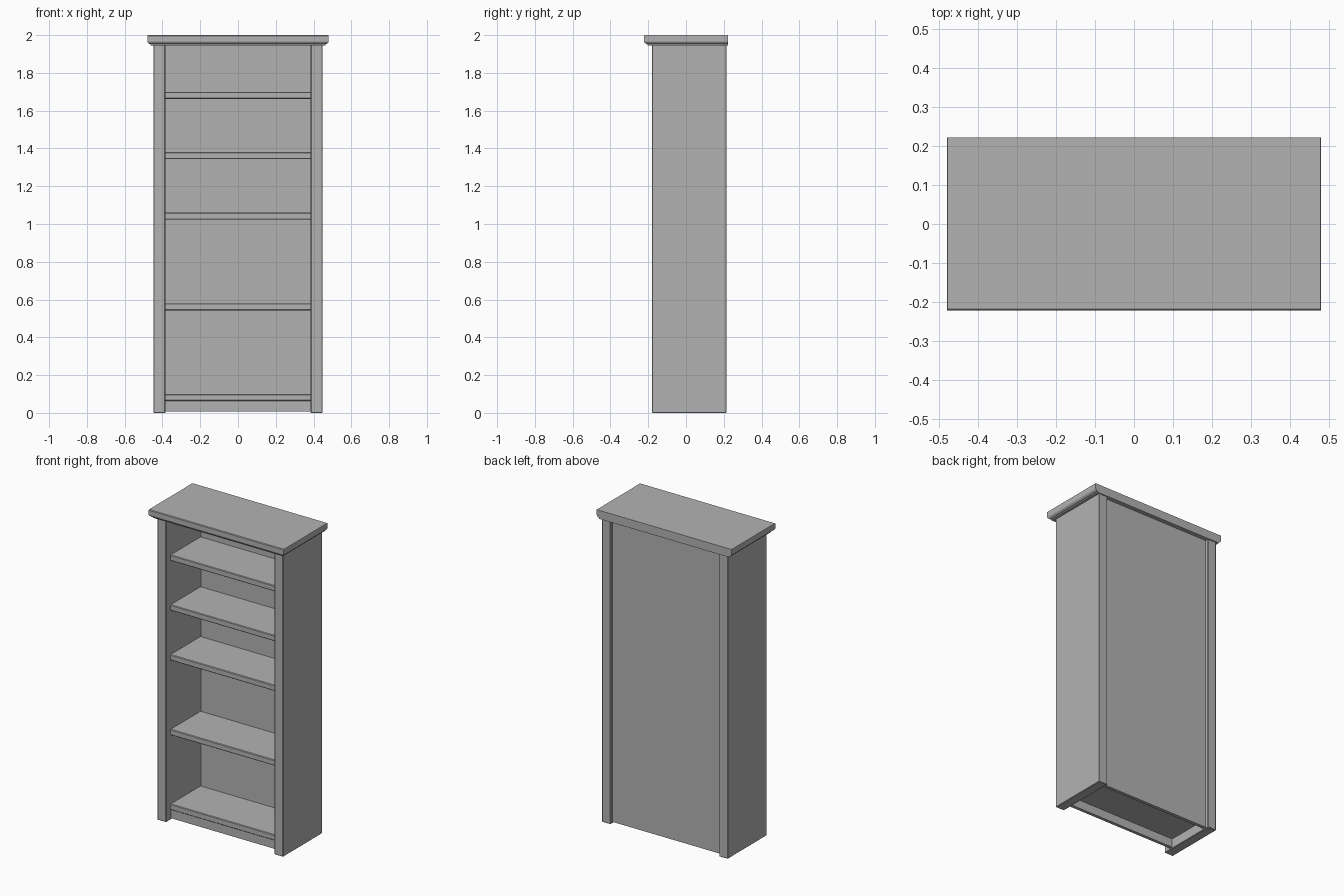
import bpy, bmesh

if "Cube" in bpy.data.objects:
    bpy.data.objects.remove(bpy.data.objects["Cube"])

grey = bpy.data.materials.new("dark_grey")
grey.diffuse_color = (0.45, 0.45, 0.45, 1)
grey.use_nodes = True
grey.node_tree.nodes["Principled BSDF"].inputs["Base Color"].default_value = grey.diffuse_color


def mesh_object(name, bm):
    bmesh.ops.recalc_face_normals(bm, faces=bm.faces)
    me = bpy.data.meshes.new(name)
    bm.to_mesh(me)
    bm.free()
    me.materials.append(grey)
    ob = bpy.data.objects.new(name, me)
    bpy.context.collection.objects.link(ob)
    return ob


def box(name, x, y, z, soft=0.0):
    bm = bmesh.new()
    bmesh.ops.create_cube(bm, size=1)
    for v in bm.verts:
        for i, (lo, hi) in enumerate((x, y, z)):
            v.co[i] = lo if v.co[i] < 0 else hi
    ob = mesh_object(name, bm)
    if soft:
        mod = ob.modifiers.new("soft_edge", "BEVEL")
        mod.width = soft
        mod.segments = 1
    return ob


INNER, OUTER = 0.385, 0.447
FRONT, BACK = -0.18, 0.215

# Side boards running from floor to cornice
box("left_side", (-OUTER, -INNER), (FRONT, BACK), (0, 1.948), 0.003)
box("right_side", (INNER, OUTER), (FRONT, BACK), (0, 1.948), 0.003)

# Back panel, set in from the rear edges of the sides
box("back_panel", (-INNER, INNER), (0.172, 0.194), (0.008, 1.948))

# Shelves with slightly eased edges
for i, top in enumerate((0.10, 0.58, 1.06, 1.38, 1.70)):
    box(f"shelf_{i + 1}", (-INNER - 0.004, INNER + 0.004), (-0.135, 0.174),
        (top - 0.037, top), 0.004)

# Kick board under the lowest shelf
box("kick_board", (-INNER, INNER), (-0.131, -0.111), (0.008, 0.066))

# Cornice: moulded on the front and both ends, flat at the back
# each ring is (height, side inset, front inset)
profile = [(1.945, 0.018, 0.018), (1.952, 0.017, 0.017), (1.954, 0.010, 0.010),
           (1.960, 0.003, 0.003), (1.967, 0.0, 0.0), (1.996, 0.0, 0.0),
           (2.0, 0.001, 0.004)]
bm = bmesh.new()
rings = []
for z, side, front in profile:
    hx, y0, y1 = 0.48 - side, -0.222 + front, 0.222
    rings.append([bm.verts.new(p) for p in
                  ((-hx, y0, z), (hx, y0, z), (hx, y1, z), (-hx, y1, z))])
for a, b in zip(rings, rings[1:]):
    for i in range(4):
        j = (i + 1) % 4
        bm.faces.new((a[i], a[j], b[j], b[i]))
bm.faces.new(rings[0][::-1])
bm.faces.new(rings[-1])
mesh_object("cornice_top", bm)
